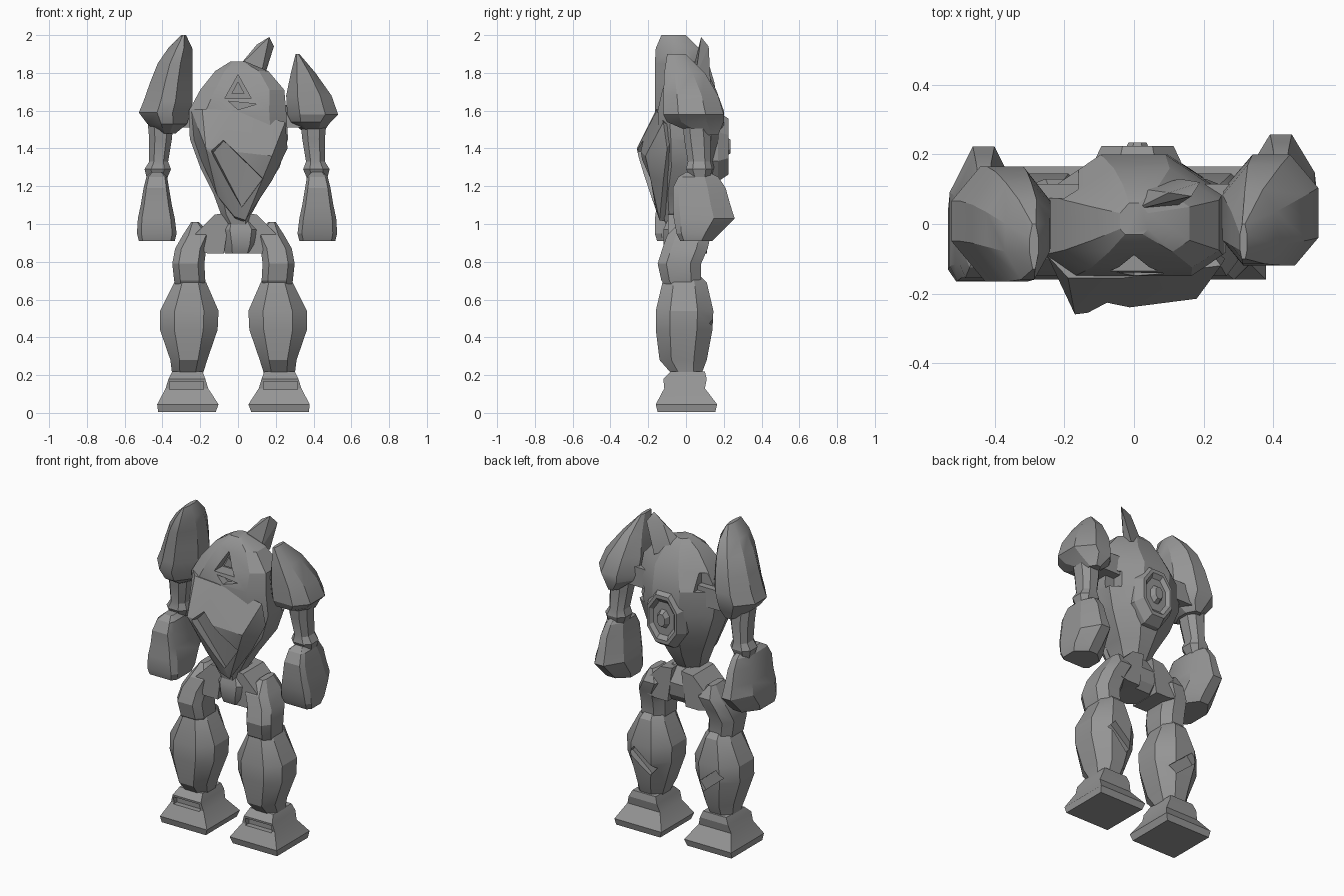
import bpy
import bmesh
from math import radians, cos, sin, pi
from mathutils import Matrix, Vector

default_cube = bpy.data.objects.get("Cube")
if default_cube:
    bpy.data.objects.remove(default_cube, do_unlink=True)

# Single plain armour colour
armour = bpy.data.materials.new("armour grey")
armour.use_nodes = True
grey = (0.3, 0.3, 0.3, 1)
armour.diffuse_color = grey
armour.node_tree.nodes["Principled BSDF"].inputs["Base Color"].default_value = grey


def finish(name, bm):
    """Turn a bmesh into a shaded, coloured object."""
    bmesh.ops.recalc_face_normals(bm, faces=bm.faces)
    mesh = bpy.data.meshes.new(name)
    bm.to_mesh(mesh)
    bm.free()
    mesh.materials.append(armour)
    obj = bpy.data.objects.new(name, mesh)
    bpy.context.collection.objects.link(obj)
    shade(obj)
    return obj


def shade(obj):
    bpy.ops.object.select_all(action="DESELECT")
    obj.select_set(True)
    bpy.context.view_layer.objects.active = obj
    bpy.ops.object.shade_smooth_by_angle(angle=radians(24))


def skin(bm, loops):
    """Bridge matching loops of vertices and cap both ends."""
    for low, high in zip(loops, loops[1:]):
        count = len(low)
        for i in range(count):
            j = (i + 1) % count
            bm.faces.new((low[i], low[j], high[j], high[i]))
    bm.faces.new(loops[0])
    bm.faces.new(loops[-1])


def loft(name, rings, back=0.5, front=0.5, side=1, shift=(0, 0)):
    """Stack chamfered rectangles given as (z, x min, x max, y min, y max)."""
    if back == 1:
        outline = [(1, 1), (-1, 1), (-1, -1), (1, -1)]
    else:
        outline = [(1, back), (back, 1), (-back, 1), (-1, back),
                   (-1, -front), (-front, -1), (front, -1), (1, -front)]
    bm = bmesh.new()
    loops = []
    for z, x_min, x_max, y_min, y_max in rings:
        mid = Vector(((x_min + x_max) / 2, (y_min + y_max) / 2))
        half = Vector(((x_max - x_min) / 2, (y_max - y_min) / 2))
        loops.append([bm.verts.new((side * (mid.x + half.x * u) + shift[0],
                                    mid.y + half.y * v + shift[1], z))
                      for u, v in outline])
    skin(bm, loops)
    return finish(name, bm)


def hull(name, points):
    """Faceted convex solid around a few points."""
    bm = bmesh.new()
    for point in points:
        bm.verts.new(point)
    result = bmesh.ops.convex_hull(bm, input=bm.verts)
    spare = set(result["geom_interior"]) | set(result["geom_unused"])
    bmesh.ops.delete(bm, geom=[g for g in spare if isinstance(g, bmesh.types.BMVert)],
                     context="VERTS")
    bmesh.ops.dissolve_limit(bm, angle_limit=radians(2), verts=bm.verts, edges=bm.edges)
    return finish(name, bm)


def box(name, centre, size, turn=0):
    """Box turned about the front to back axis."""
    bm = bmesh.new()
    place = (Matrix.Translation(centre) @ Matrix.Rotation(radians(turn), 4, "Y")
             @ Matrix.Diagonal((*size, 1)))
    bmesh.ops.create_cube(bm, size=1, matrix=place)
    return finish(name, bm)


def prism(name, outline, front, back):
    """Solid from an (x, z) outline pushed from front to back."""
    return hull(name, [(x, y, z) for x, z in outline for y in (front, back)])


def cut(target, cutter):
    """Carve the cutter out of the target, then discard the cutter."""
    mod = target.modifiers.new("recess", "BOOLEAN")
    mod.operation = "DIFFERENCE"
    mod.object = cutter
    graph = bpy.context.evaluated_depsgraph_get()
    carved = bpy.data.meshes.new_from_object(target.evaluated_get(graph))
    target.modifiers.clear()
    target.data = carved
    bpy.data.objects.remove(cutter, do_unlink=True)
    shade(target)


# Torso: an upturned teardrop with a triangular eye socket and side vents
torso = loft("torso", [
    (0.96, -0.03, 0.05, -0.1, -0.02), (1.05, -0.09, 0.07, -0.12, 0.05),
    (1.16, -0.13, 0.13, -0.14, 0.11), (1.3, -0.2, 0.22, -0.13, 0.17),
    (1.45, -0.255, 0.265, -0.14, 0.2), (1.6, -0.26, 0.255, -0.15, 0.2),
    (1.71, -0.2, 0.245, -0.125, 0.16), (1.81, -0.12, 0.16, -0.08, 0.11),
    (1.86, -0.04, 0.04, -0.03, 0.06)], back=0.36, front=0.65)
cut(torso, prism("socket_cutter", [(0, 1.79), (-0.07, 1.665), (0.07, 1.665)], -0.3, -0.055))
cut(torso, prism("slot_cutter", [(-0.05, 1.65), (0.1, 1.635), (0, 1.605)], -0.3, -0.1))
cut(torso, box("right_vent_cutter", (-0.21, 0.12, 1.65), (0.1, 0.09, 0.1)))
cut(torso, box("left_vent_cutter", (0.24, 0.1, 1.48), (0.08, 0.08, 0.1)))
prism("eye", [(0, 1.755), (-0.035, 1.69), (0.035, 1.69)], -0.09, -0.04)

# Lopsided chest plate with a wide diagonal channel
chest = hull("chest_plate", [
    (-0.25, -0.09, 1.61), (-0.19, -0.155, 1.61), (-0.03, -0.155, 1.6), (0.25, -0.12, 1.54),
    (0.262, -0.1, 1.4), (0.18, -0.215, 1.36), (0.18, -0.12, 1.23), (-0.17, -0.26, 1.4),
    (-0.09, -0.245, 1.32), (-0.11, -0.15, 1.15), (-0.02, -0.14, 1.04), (0.04, -0.14, 1.02),
    (0, -0.05, 1), (-0.25, -0.05, 1.46), (0.2, -0.05, 1.5)])
cut(chest, hull("channel_cutter", [
    (-0.155, -0.3, 1.39), (-0.09, -0.3, 1.46), (0.14, -0.3, 1.24), (0.02, -0.3, 1.09),
    (-0.13, -0.215, 1.38), (-0.075, -0.21, 1.44), (0.13, -0.17, 1.24), (0.02, -0.145, 1.09)]))

# Crest on top of the torso
hull("crest_fin", [
    (0, 0.04, 1.83), (0.12, 0.05, 1.78), (0.03, 0.1, 1.8), (0.13, 0.13, 1.75),
    (0.165, 0.08, 1.99), (0.19, 0.12, 1.94), (0.1, 0.09, 1.95)])

# Round back pod with a recessed middle and a hub
bm = bmesh.new()
pod_rings = []
for y, r in [(0.08, 1), (0.17, 1), (0.225, 0.8), (0.225, 0.68), (0.205, 0.55),
             (0.205, 0.3), (0.235, 0.2)]:
    pod_rings.append([bm.verts.new((0.01 + 0.14 * r * cos(pi * (i + 0.5) / 4), y,
                                    1.41 + 0.2 * r * sin(pi * (i + 0.5) / 4)))
                      for i in range(8)])
skin(bm, pod_rings)
finish("back_pod", bm)

# Pelvis
loft("pelvis", [
    (0.845, -0.07, 0.09, -0.1, 0.07), (0.89, -0.08, 0.11, -0.12, 0.1),
    (0.97, -0.1, 0.13, -0.12, 0.11), (1.06, -0.06, 0.06, -0.08, 0.06)], back=0.8)

# Shoulder shells: the right one stands taller and flares at its hem
loft("right_shoulder", [
    (1.48, -0.42, -0.33, -0.06, 0.12), (1.53, -0.48, -0.27, -0.14, 0.14),
    (1.59, -0.525, -0.25, -0.165, 0.165), (1.65, -0.5, -0.24, -0.165, 0.165),
    (1.75, -0.465, -0.24, -0.165, 0.15), (1.85, -0.425, -0.24, -0.165, 0.12),
    (1.93, -0.37, -0.242, -0.16, 0.07), (2, -0.3, -0.275, -0.13, 0)], back=0.4, front=0.3)
loft("left_shoulder", [
    (1.47, 0.37, 0.44, 0.06, 0.17), (1.54, 0.28, 0.49, -0.1, 0.2),
    (1.58, 0.26, 0.53, -0.12, 0.2), (1.68, 0.255, 0.495, -0.12, 0.17),
    (1.8, 0.28, 0.41, -0.115, 0.1), (1.9, 0.305, 0.325, -0.1, 0)], back=0.4)

# Limbs, shaped for the left and mirrored to the right
upper_arm = [
    (1.23, 0.37, 0.47, 0.03, 0.12), (1.29, 0.345, 0.485, 0, 0.14),
    (1.33, 0.36, 0.46, 0.01, 0.13), (1.45, 0.34, 0.46, -0.01, 0.13),
    (1.56, 0.33, 0.47, -0.02, 0.12)]
forearm = [
    (0.91, 0.325, 0.515, -0.03, 0.14), (0.95, 0.315, 0.525, -0.05, 0.18),
    (1.03, 0.325, 0.52, -0.065, 0.258), (1.1, 0.34, 0.505, -0.07, 0.235),
    (1.19, 0.355, 0.49, -0.07, 0.21), (1.25, 0.365, 0.475, -0.04, 0.17),
    (1.275, 0.39, 0.45, 0, 0.12)]
thigh = [
    (0.66, 0.14, 0.28, -0.1, 0.08), (0.7, 0.125, 0.29, -0.13, 0.08),
    (0.79, 0.13, 0.3, -0.15, 0.08), (0.87, 0.12, 0.285, -0.125, 0.115),
    (0.94, 0.09, 0.245, -0.1, 0.13), (1.01, 0.16, 0.2, -0.03, 0.09)]
shin = [
    (0.2, 0.14, 0.3, -0.07, 0.08), (0.28, 0.115, 0.31, -0.14, 0.11),
    (0.44, 0.06, 0.365, -0.16, 0.14), (0.54, 0.055, 0.365, -0.16, 0.145),
    (0.69, 0.12, 0.29, -0.125, 0.11), (0.72, 0.14, 0.27, -0.1, 0.08)]
foot = [
    (0.005, 0.07, 0.375, -0.15, 0.155), (0.045, 0.055, 0.38, -0.16, 0.165),
    (0.13, 0.11, 0.335, -0.115, 0.1), (0.18, 0.125, 0.32, -0.12, 0.11),
    (0.22, 0.14, 0.3, -0.08, 0.1)]
hip = [(0.02, 1.06), (0.1, 1.05), (0.2, 0.95), (0.2, 0.86), (0.14, 0.845), (0.05, 0.845)]

# The right forearm reaches further forward, most of all at the fist
forearms = {1: forearm, -1: [(z, a, b, front - 0.05 - 0.2 * max(0, 1.1 - z), back)
                             for z, a, b, front, back in forearm]}

for label, side, arm_shift, leg_shift in [("left", 1, (0, 0), (0, 0)),
                                          ("right", -1, (-0.01, -0.035), (-0.048, 0))]:
    loft(label + "_upper_arm", upper_arm, side=side, shift=arm_shift)
    loft(label + "_forearm", forearms[side], back=0.32, front=0.78, side=side, shift=arm_shift)
    loft(label + "_thigh", thigh, front=0.6, side=side, shift=leg_shift)
    prism(label + "_hip", [(side * x + leg_shift[0] / 2, z) for x, z in hip], -0.095, 0.11)
    box(label + "_shoulder_joint", (side * 0.28, 0.05, 1.57), (0.24, 0.13, 0.12))

    # Shin with a slanted recess in the calf
    calf = loft(label + "_shin", shin, back=0.45, side=side, shift=leg_shift)
    middle = side * 0.21 + leg_shift[0]
    cut(calf, box("calf_cutter", (middle, 0.15, 0.44), (0.18, 0.1, 0.06), -40 * side))

    # Wedge foot with a toe window
    wedge = loft(label + "_foot", foot, back=1, side=side, shift=leg_shift)
    cut(wedge, box("toe_cutter", (middle + side * 0.015, -0.14, 0.145), (0.18, 0.11, 0.045)))
